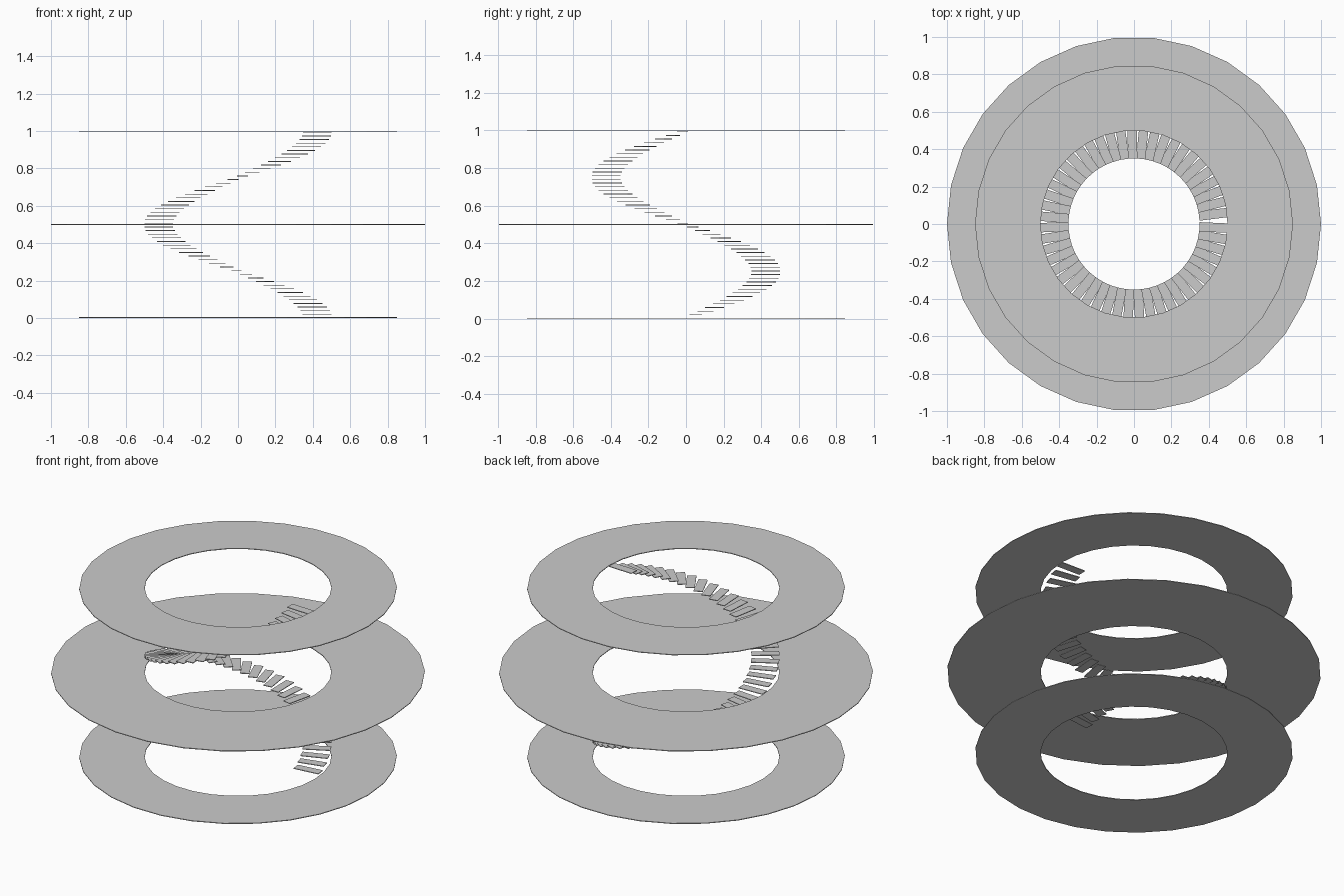
import bpy, bmesh
from math import sin, cos, tau, radians

if "Cube" in bpy.data.objects:
    bpy.data.objects.remove(bpy.data.objects["Cube"])

THICK = 0.004


def slab(name, outlines, z):
    """Thin slab made of flat outline quads, extruded upward from z."""
    bm = bmesh.new()
    for quad in outlines:
        bm.faces.new([bm.verts.new((x, y, z)) for x, y in quad])
    bmesh.ops.remove_doubles(bm, verts=bm.verts[:], dist=1e-5)
    ext = bmesh.ops.extrude_face_region(bm, geom=bm.faces[:], use_keep_orig=True)
    top = [v for v in ext["geom"] if isinstance(v, bmesh.types.BMVert)]
    bmesh.ops.translate(bm, verts=top, vec=(0, 0, THICK))
    bmesh.ops.recalc_face_normals(bm, faces=bm.faces[:])
    mesh = bpy.data.meshes.new(name)
    bm.to_mesh(mesh)
    bm.free()
    obj = bpy.data.objects.new(name, mesh)
    bpy.context.collection.objects.link(obj)
    return obj


def ring(name, r_in, r_out, z, sides=30):
    def p(r, i):
        a = tau * (i % sides) / sides
        return r * cos(a), r * sin(a)
    slab(name, [(p(r_in, i), p(r_out, i), p(r_out, i + 1), p(r_in, i + 1))
                for i in range(sides)], z)


# Three floor rings, the middle one wider
ring("lower_floor", 0.5, 0.85, 0.0)
ring("middle_floor", 0.5, 1.0, 0.5 - THICK / 2)
ring("upper_floor", 0.5, 0.85, 1.0 - THICK)

# Spiral stair: one full turn of rectangular treads inside the rings
TURN = radians(7.01)
for i in range(1, 52):
    a = TURN * i
    h = 0.025
    quad = [(0.35, -h), (0.5, -h), (0.5, h), (0.35, h)]
    quad = [(x * cos(a) - y * sin(a), x * sin(a) + y * cos(a)) for x, y in quad]
    slab(f"stair_tread_{i:02d}", [quad], a / tau - THICK / 2)
